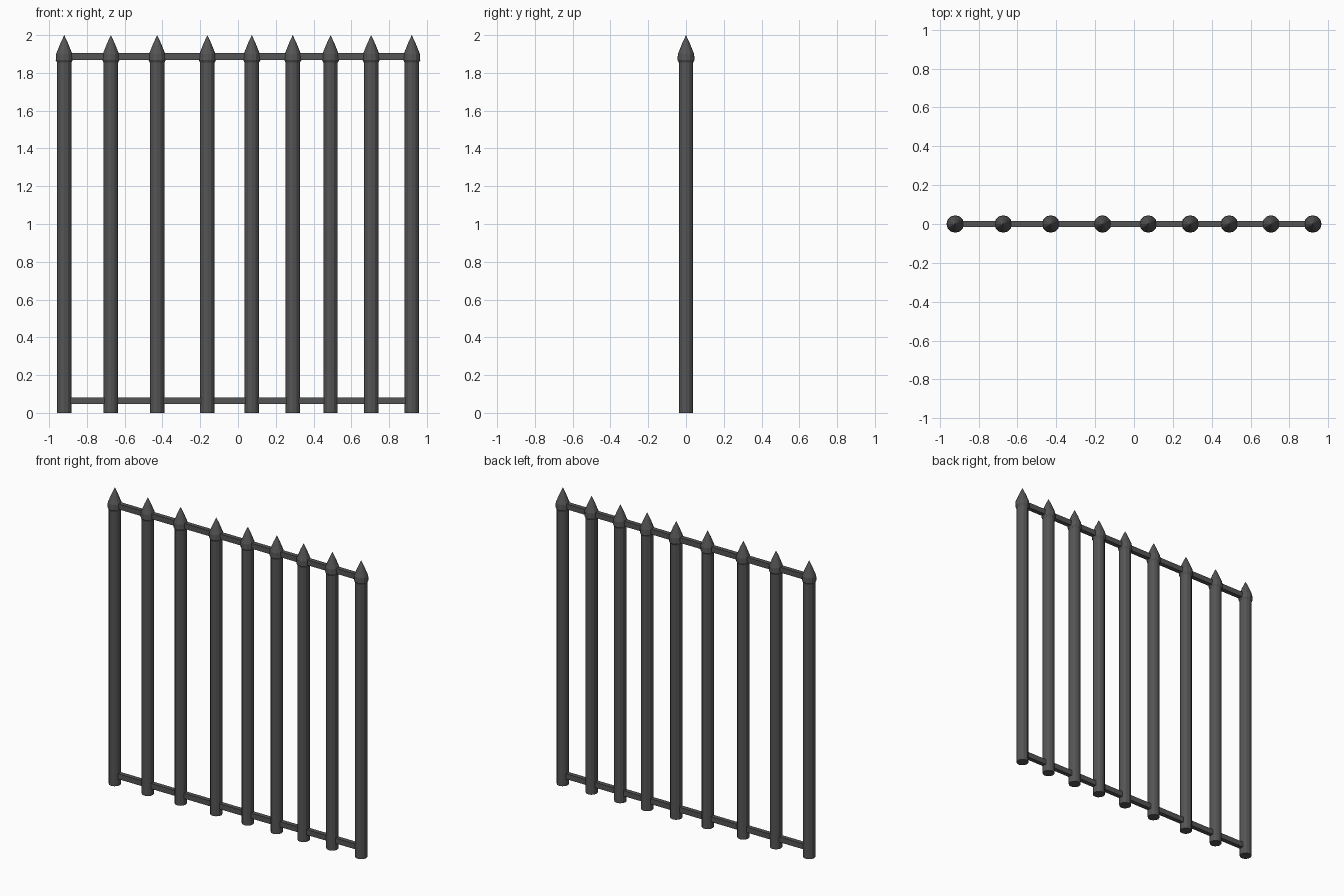
import bpy, bmesh, math

if "Cube" in bpy.data.objects:
    bpy.data.objects.remove(bpy.data.objects["Cube"])

SIDES = 12
POSTS = [-0.92, -0.673, -0.428, -0.162, 0.073, 0.29, 0.49, 0.705, 0.92]


def make_object(name, bm, material):
    bmesh.ops.recalc_face_normals(bm, faces=bm.faces)
    mesh = bpy.data.meshes.new(name)
    bm.to_mesh(mesh)
    bm.free()
    mesh.materials.append(material)
    obj = bpy.data.objects.new(name, mesh)
    bpy.context.collection.objects.link(obj)
    return obj


def lathe(name, x, profile, material):
    """Flat-faced solid turned around a vertical axis; radius 0 closes to a point."""
    bm = bmesh.new()
    rings = []
    for r, z in profile:
        n = SIDES if r > 0 else 1
        rings.append([bm.verts.new((x + r * math.cos(2 * math.pi * i / SIDES),
                                    r * math.sin(2 * math.pi * i / SIDES), z))
                      for i in range(n)])
    for a, b in zip(rings, rings[1:]):
        for i in range(SIDES):
            j = (i + 1) % SIDES
            if len(b) == 1:
                bm.faces.new((a[i], a[j], b[0]))
            else:
                bm.faces.new((a[i], a[j], b[j], b[i]))
    for ring in (rings[0], rings[-1]):
        if len(ring) > 1:
            bm.faces.new(ring)
    return make_object(name, bm, material)


def rail(name, z, material):
    bm = bmesh.new()
    bmesh.ops.create_cube(bm, size=1)
    for v in bm.verts:
        v.co.x *= 1.84
        v.co.y *= 0.03
        v.co.z = v.co.z * 0.036 + z
    return make_object(name, bm, material)


iron = bpy.data.materials.new("dark_iron")
iron.diffuse_color = (0.09, 0.09, 0.09, 1)
iron.use_nodes = True
iron.node_tree.nodes["Principled BSDF"].inputs["Base Color"].default_value = iron.diffuse_color

# Upright bars with pointed finials
for k, x in enumerate(POSTS, 1):
    lathe(f"post_{k}", x, [(0.038, 0), (0.038, 1.87)], iron)
    lathe(f"finial_{k}", x, [(0.036, 1.85), (0.045, 1.867), (0.043, 1.9),
                             (0.021, 1.955), (0, 2.0)], iron)

# Horizontal rails
rail("top_rail", 1.886, iron)
rail("bottom_rail", 0.064, iron)
